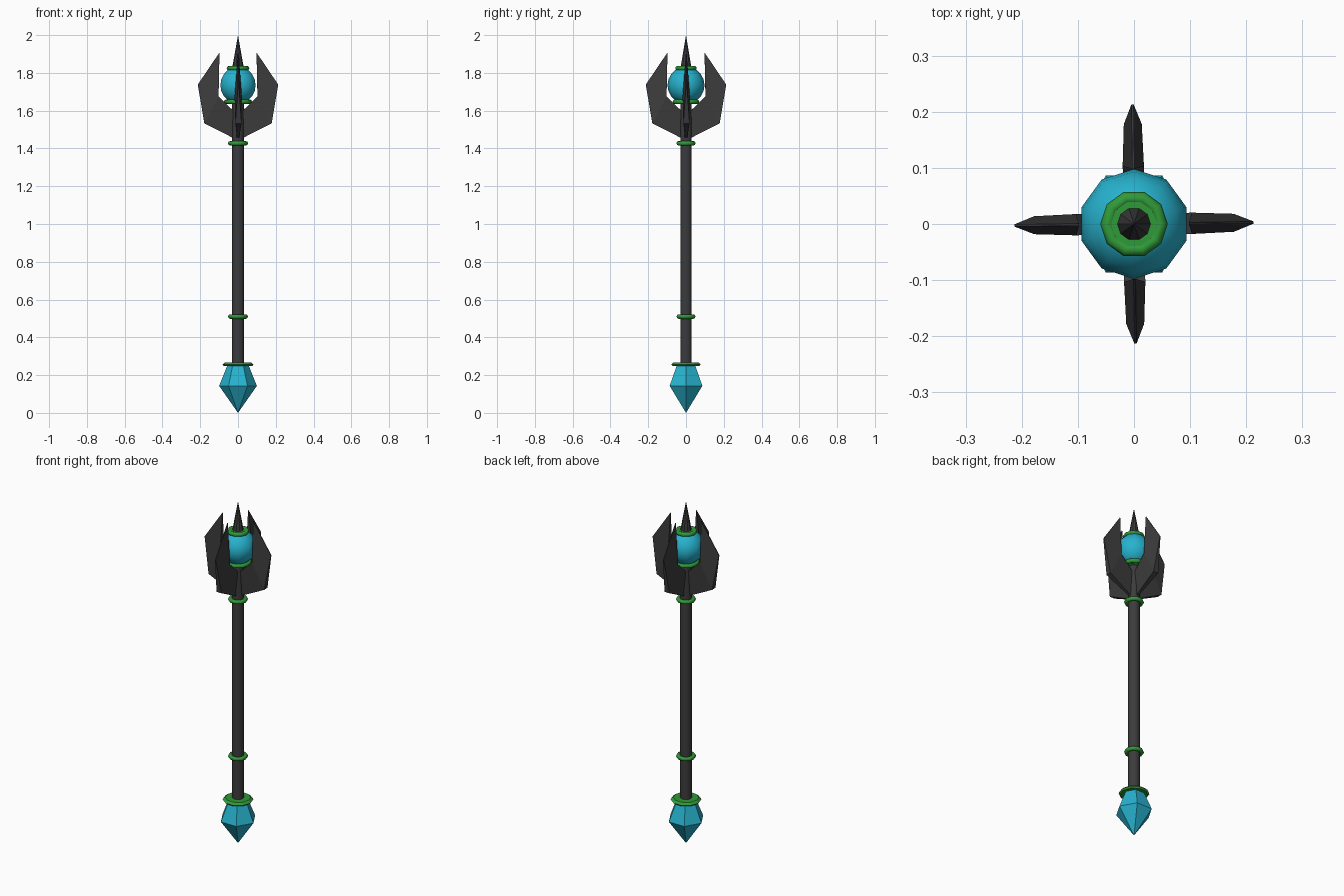
import bpy, bmesh, math

if "Cube" in bpy.data.objects:
    bpy.data.objects.remove(bpy.data.objects["Cube"])


def material(name, color):
    m = bpy.data.materials.new(name)
    m.diffuse_color = color
    m.use_nodes = True
    m.node_tree.nodes["Principled BSDF"].inputs["Base Color"].default_value = m.diffuse_color
    return m


DARK = material("dark_metal", (0.045, 0.045, 0.045, 1))
GREEN = material("green_trim", (0.03, 0.32, 0.04, 1))
BLUE = material("blue_crystal", (0.02, 0.45, 0.62, 1))


def finish(bm, name, mat, smooth=False):
    bmesh.ops.recalc_face_normals(bm, faces=bm.faces)
    me = bpy.data.meshes.new(name)
    bm.to_mesh(me)
    bm.free()
    me.materials.append(mat)
    ob = bpy.data.objects.new(name, me)
    bpy.context.collection.objects.link(ob)
    if smooth:
        bpy.ops.object.select_all(action='DESELECT')
        ob.select_set(True)
        bpy.context.view_layer.objects.active = ob
        bpy.ops.object.shade_smooth_by_angle(angle=math.radians(50))
    return ob


def lathe(name, profile, sides, mat, turn=0.0, smooth=False, closed=False):
    """Revolve (radius, z) points about z; closed joins last ring to first."""
    bm = bmesh.new()
    rings = []
    for r, z in profile:
        if r == 0:
            rings.append([bm.verts.new((0, 0, z))] * sides)
        else:
            a = [turn + math.tau * i / sides for i in range(sides)]
            rings.append([bm.verts.new((r * math.cos(t), r * math.sin(t), z)) for t in a])
    pairs = list(zip(rings, rings[1:])) + ([(rings[-1], rings[0])] if closed else [])
    for lo, hi in pairs:
        for i in range(sides):
            j = (i + 1) % sides
            bm.faces.new(list(dict.fromkeys((lo[i], lo[j], hi[j], hi[i]))))
    if not closed:
        for ring in (rings[0], rings[-1]):
            if ring[0] is not ring[1]:
                bm.faces.new(ring)
    return finish(bm, name, mat, smooth)


def trim_ring(name, z, outer, minor=0.012):
    section = [(outer - minor + minor * math.cos(math.tau * k / 8),
                z + minor * math.sin(math.tau * k / 8)) for k in range(8)]
    return lathe(name, section, 10, GREEN, smooth=True, closed=True)


# Shaft
lathe("shaft", [(0.032, 0.25), (0.032, 1.65)], 10, DARK, smooth=True)

# Faceted crystal at the foot
lathe("foot_crystal", [(0, 0), (0.1, 0.143), (0.052, 0.262)], 6, BLUE)

# Green collar and rings
lathe("foot_collar", [(0.03, 0.248), (0.074, 0.248), (0.082, 0.256), (0.068, 0.268), (0.03, 0.268)],
      10, GREEN)
trim_ring("lower_shaft_ring", 0.51, 0.053)
trim_ring("upper_shaft_ring", 1.427, 0.053)
trim_ring("orb_base_ring", 1.647, 0.074)
trim_ring("orb_top_ring", 1.825, 0.06)
lathe("orb_seat", [(0.03, 1.638), (0.065, 1.647), (0.03, 1.656)], 10, GREEN)
lathe("orb_cap", [(0.05, 1.822), (0.05, 1.834)], 10, GREEN)

# Orb
orb = [(0.098 * math.sin(math.pi * k / 10), 1.735 - 0.098 * math.cos(math.pi * k / 10))
       for k in range(1, 10)]
lathe("orb", [(0, 1.637)] + orb + [(0, 1.833)], 10, BLUE, turn=math.pi / 2, smooth=True)

# Top spike
lathe("top_spike", [(0.031, 1.825), (0, 2.0)], 10, DARK)

# Four curved blades: radius, z, half thickness
OUTLINE = [(0.015, 1.45, 0.006), (0.178, 1.533, 0.016), (0.213, 1.738, 0.002),
           (0.098, 1.908, 0.002), (0.103, 1.675, 0.019), (0.015, 1.59, 0.016)]
for n, label in enumerate(("right", "back", "left", "front")):
    bm = bmesh.new()
    sides = [[bm.verts.new((r, s * t, z)) for r, z, t in OUTLINE] for s in (-1, 1)]
    for v in sides:
        for q in ((0, 1, 4, 5), (1, 2, 3, 4)):
            bm.faces.new([v[i] for i in q])
    for i in range(6):
        j = (i + 1) % 6
        bm.faces.new((sides[0][i], sides[0][j], sides[1][j], sides[1][i]))
    blade = finish(bm, label + "_blade", DARK)
    blade.rotation_euler.z = n * math.pi / 2 + math.radians(0.7)
